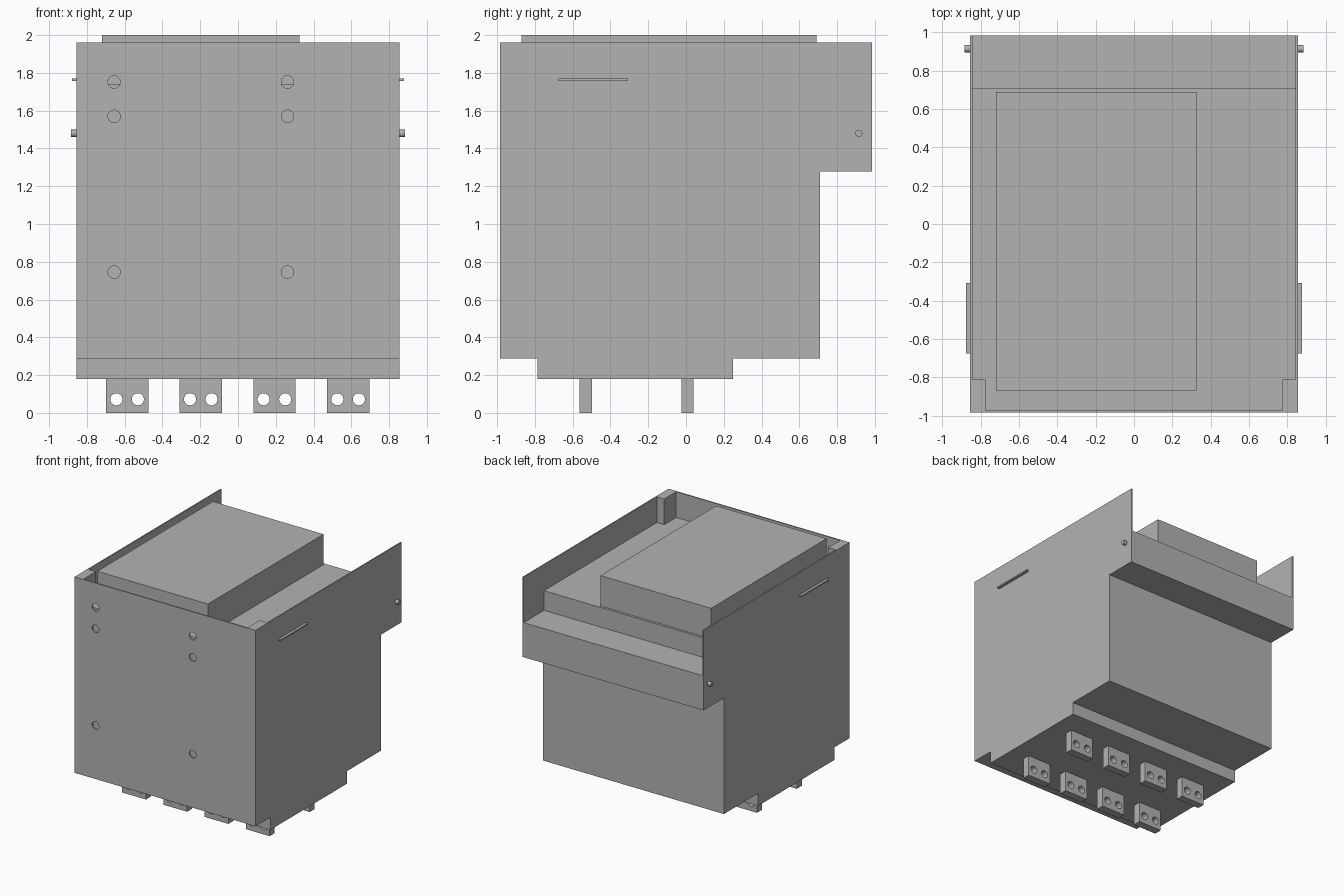
import bpy
import bmesh
from math import pi
from mathutils import Matrix, Vector

if "Cube" in bpy.data.objects:
    bpy.data.objects.remove(bpy.data.objects["Cube"])

grey = bpy.data.materials.new("plain grey")
grey.use_nodes = True
colour = (0.45, 0.45, 0.45, 1)
grey.diffuse_color = colour
grey.node_tree.nodes["Principled BSDF"].inputs["Base Color"].default_value = colour

HALF = 0.855      # half width over the side panels
SHEET = 0.011     # sheet thickness
FRONT, BACK = -0.985, 0.985
TOP, BODY_TOP, SHELF = 1.96, 1.74, 1.572


def finish(name, bm):
    bmesh.ops.recalc_face_normals(bm, faces=bm.faces)
    mesh = bpy.data.meshes.new(name)
    bm.to_mesh(mesh)
    bm.free()
    mesh.materials.append(grey)
    obj = bpy.data.objects.new(name, mesh)
    bpy.context.collection.objects.link(obj)
    return obj


def box(name, x, y, z):
    bm = bmesh.new()
    bmesh.ops.create_cube(bm, size=1)
    for v in bm.verts:
        v.co = [(lo + hi) / 2 + c * (hi - lo) for c, (lo, hi) in zip(v.co, (x, y, z))]
    return finish(name, bm)


def side_prism(name, profile, x0, x1):
    """Extrude a (y, z) outline along x."""
    bm = bmesh.new()
    face = bm.faces.new([bm.verts.new((x0, y, z)) for y, z in profile])
    new = bmesh.ops.extrude_face_region(bm, geom=[face])["geom"]
    verts = [g for g in new if isinstance(g, bmesh.types.BMVert)]
    bmesh.ops.translate(bm, verts=verts, vec=(x1 - x0, 0, 0))
    return finish(name, bm)


def rods(name, centres, radius, length, axis):
    bm = bmesh.new()
    turn = Matrix.Rotation(pi / 2, 4, "Y" if axis == "x" else "X")
    for c in centres:
        bmesh.ops.create_cone(bm, cap_ends=True, segments=32, radius1=radius,
                              radius2=radius, depth=length,
                              matrix=Matrix.Translation(Vector(c)) @ turn)
    return finish(name, bm)


def smooth(obj):
    bpy.ops.object.select_all(action="DESELECT")
    obj.select_set(True)
    bpy.context.view_layer.objects.active = obj
    bpy.ops.object.shade_smooth_by_angle()


def drill(obj, cutter):
    mod = obj.modifiers.new("holes", "BOOLEAN")
    mod.operation = "DIFFERENCE"
    mod.solver = "EXACT"
    mod.object = cutter
    bpy.context.view_layer.objects.active = obj
    bpy.ops.object.modifier_apply(modifier=mod.name)
    bpy.data.objects.remove(cutter)
    smooth(obj)


# Stepped underside shared by the core and the side panels
def underside(front):
    return [(front, 0.287), (-0.785, 0.287), (-0.785, 0.18), (0.25, 0.18),
            (0.25, 0.287), (0.71, 0.287), (0.71, 1.277), (BACK, 1.277)]


# Solid core with a lower shelf at the back
inner_front = FRONT + SHEET
core_outline = underside(inner_front) + [(BACK, SHELF), (0.71, SHELF),
                                         (0.71, BODY_TOP), (inner_front, BODY_TOP)]
side_prism("core", core_outline, SHEET - HALF, HALF - SHEET)

# Raised block on top
box("top_block", (-0.72, 0.325), (-0.87, 0.69), (BODY_TOP, 2.0))

# Front panel with drilled holes
front_panel = box("front_panel", (-HALF, HALF), (FRONT, inner_front), (0.287, TOP))
hole_centres = [(x, FRONT, z) for x in (-0.656, 0.262) for z in (0.745, 1.57, 1.752)]
drill(front_panel, rods("panel_cutter", hole_centres, 0.033, 0.1, "y"))

# Side panels, corner posts, ribs and pins on both sides
for s, side in ((1, "left"), (-1, "right")):
    panel = underside(inner_front) + [(BACK, TOP), (inner_front, TOP)]
    side_prism(side + "_panel", panel, s * (HALF - SHEET), s * HALF)

    def span(a, b):
        return tuple(sorted((s * a, s * b)))

    box(side + "_corner_post", span(0.775, HALF - SHEET), (inner_front, -0.812), (BODY_TOP, TOP))
    box(side + "_rib", span(HALF, 0.878), (-0.675, -0.308), (1.757, 1.769))
    smooth(rods(side + "_pin", [(s * 0.865, 0.915, 1.48)], 0.019, 0.04, "x"))

# Two rows of terminal tabs, each with a pair of through holes
for row, (y0, y1) in (("front", (-0.565, -0.497)), ("rear", (-0.025, 0.04))):
    for i in range(4):
        x = -0.587 + 0.39 * i
        tab = box(f"{row}_terminal_{i + 1}", (x - 0.112, x + 0.112), (y0, y1), (0, 0.18))
        pair = [(x + d, (y0 + y1) / 2, 0.072) for d in (-0.057, 0.057)]
        drill(tab, rods("tab_cutter", pair, 0.032, 0.2, "y"))
